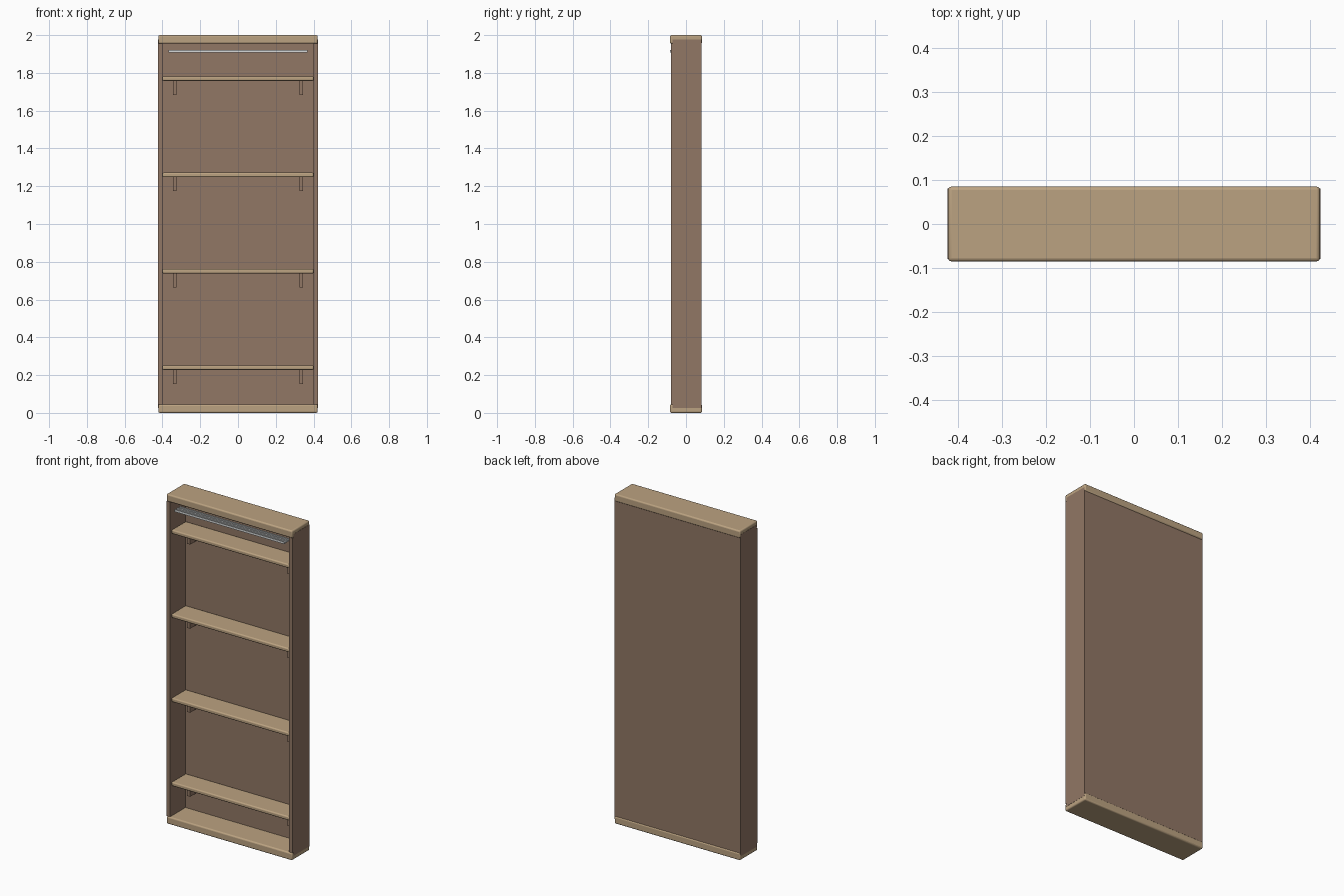
import bpy, bmesh

if "Cube" in bpy.data.objects:
    bpy.data.objects.remove(bpy.data.objects["Cube"])


def make_material(name, rgb):
    mat = bpy.data.materials.new(name)
    mat.diffuse_color = (*rgb, 1.0)
    mat.use_nodes = True
    mat.node_tree.nodes["Principled BSDF"].inputs["Base Color"].default_value = mat.diffuse_color
    return mat


TAN = make_material("light oak", (0.50, 0.365, 0.22))
BROWN = make_material("brown laminate", (0.285, 0.185, 0.13))
GREY = make_material("light grey metal", (0.68, 0.70, 0.70))


def finish(name, bm, mat, bevel=0.0, segments=3):
    bmesh.ops.recalc_face_normals(bm, faces=bm.faces)
    mesh = bpy.data.meshes.new(name)
    bm.to_mesh(mesh)
    bm.free()
    mesh.materials.append(mat)
    ob = bpy.data.objects.new(name, mesh)
    bpy.context.collection.objects.link(ob)
    if bevel:
        mod = ob.modifiers.new("rounded edges", "BEVEL")
        mod.width = bevel
        mod.segments = segments
        bpy.ops.object.select_all(action="DESELECT")
        ob.select_set(True)
        bpy.context.view_layer.objects.active = ob
        bpy.ops.object.shade_smooth_by_angle()
    return ob


def box(name, xs, ys, zs, mat, bevel=0.0):
    bm = bmesh.new()
    bmesh.ops.create_cube(bm, size=1)
    for v in bm.verts:
        for i, (lo, hi) in enumerate((xs, ys, zs)):
            v.co[i] = hi if v.co[i] > 0 else lo
    return finish(name, bm, mat, bevel)


def extrude_x(name, profile, x0, x1, mat):
    """Extrude a (y, z) outline along x."""
    bm = bmesh.new()
    face = bm.faces.new([bm.verts.new((x0, y, z)) for y, z in profile])
    ext = bmesh.ops.extrude_face_region(bm, geom=[face])
    for v in ext["geom"]:
        if isinstance(v, bmesh.types.BMVert):
            v.co.x = x1
    return finish(name, bm, mat)


# Rounded top and bottom boards
box("top_board", (-0.422, 0.422), (-0.085, 0.085), (1.955, 2.0), TAN, 0.008)
box("bottom_board", (-0.422, 0.422), (-0.085, 0.085), (0.0, 0.045), TAN, 0.008)

# Side panels, overlapping the ends of the boards behind the front lip
side = [(-0.08, 0.045), (-0.072, 0.045), (-0.072, 0.025), (0.081, 0.025),
        (0.081, 1.977), (-0.072, 1.977), (-0.072, 1.955), (-0.08, 1.955)]
for s, label in ((-1, "left"), (1, "right")):
    extrude_x(label + "_side_panel", side, s * 0.40, s * 0.423, BROWN)

# Back panel
box("back_panel", (-0.401, 0.401), (0.068, 0.081), (0.04, 1.96), BROWN)

# Shelves with a pair of support brackets each
for i in range(4):
    top = 0.252 + i * 0.51
    box(f"shelf_{i + 1}", (-0.4, 0.4), (-0.069, 0.069), (top - 0.024, top), TAN, 0.007)
    for s, label in ((-1, "left"), (1, "right")):
        cx = s * 0.335
        box(f"{label}_bracket_{i + 1}", (cx - 0.01, cx + 0.01), (0.005, 0.069),
            (top - 0.098, top - 0.022), BROWN)

# Ribbed light bar under the top board
bar = [(-0.085, 1.907), (-0.03, 1.907), (-0.03, 1.920), (-0.037, 1.920),
       (-0.037, 1.914), (-0.052, 1.914), (-0.052, 1.920), (-0.063, 1.920),
       (-0.063, 1.914), (-0.078, 1.914), (-0.078, 1.920), (-0.085, 1.920)]
extrude_x("light_bar", bar, -0.368, 0.368, GREY)
